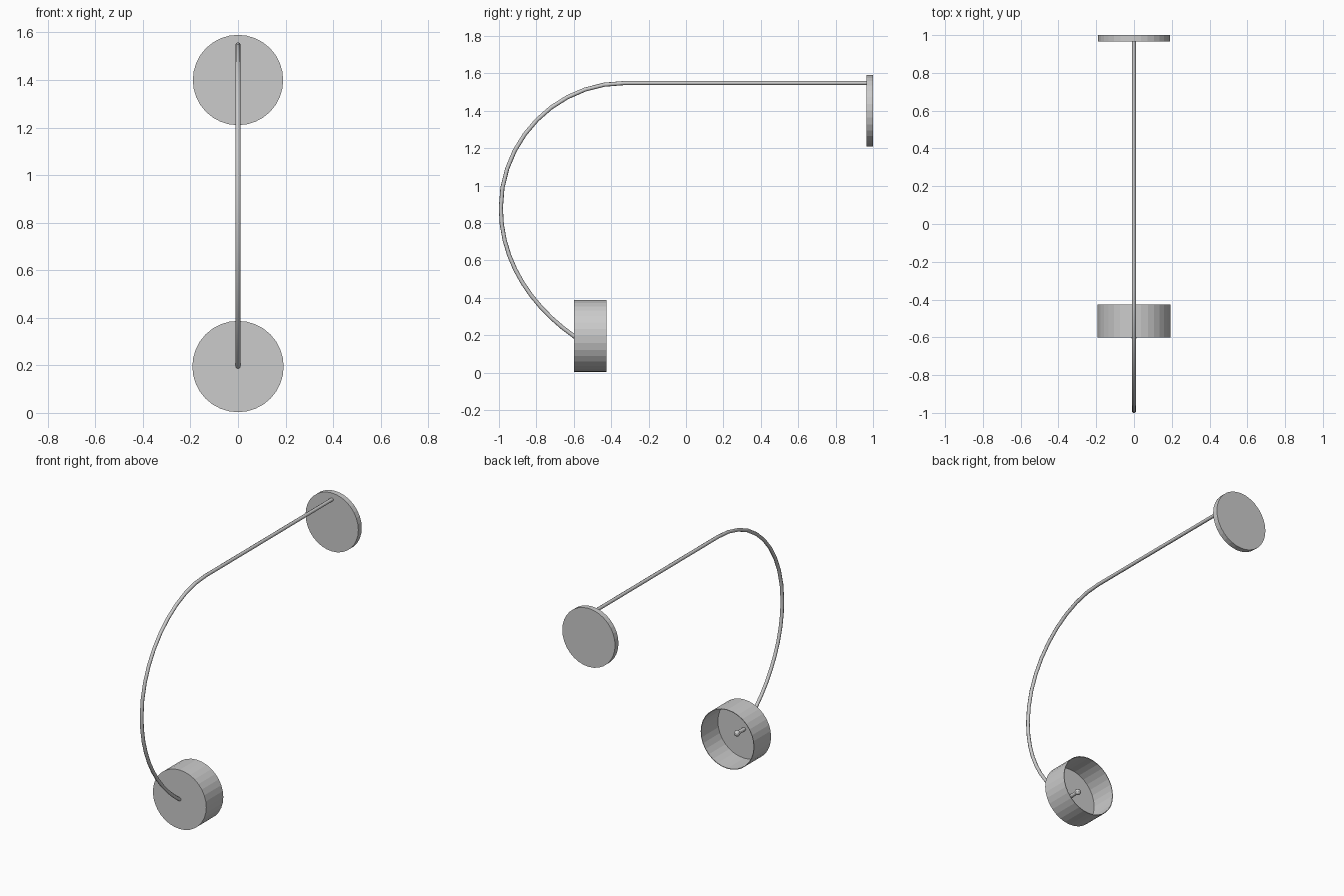
import bpy
from math import pi

if "Cube" in bpy.data.objects:
    bpy.data.objects.remove(bpy.data.objects["Cube"])


def cylinder_y(name, radius, y0, y1, z, sides=32):
    """Cylinder lying along the y axis between y0 and y1."""
    bpy.ops.mesh.primitive_cylinder_add(
        vertices=sides, radius=radius, depth=y1 - y0,
        location=(0, (y0 + y1) / 2, z), rotation=(pi / 2, 0, 0))
    obj = bpy.context.object
    obj.name = name
    return obj


SHADE_Z = 0.195

# Wall plate
cylinder_y("wall_plate", 0.19, 0.965, 1.0, 1.40)

# Lamp shade: drum open towards the wall, with a thin shell
shade = cylinder_y("lamp_shade", 0.192, -0.60, -0.425, SHADE_Z)
mesh = shade.data
import bmesh
bm = bmesh.new()
bm.from_mesh(mesh)
open_end = [f for f in bm.faces if f.normal.z < -0.9]   # local -z faces +y
bmesh.ops.delete(bm, geom=open_end, context='FACES_ONLY')
bm.to_mesh(mesh)
bm.free()
shell = shade.modifiers.new("shell", 'SOLIDIFY')
shell.thickness = 0.004
shell.offset = -1

# Curved arm: (y, z) of left handle, point, right handle
path = [
    ((1.1, 1.548), (0.975, 1.548), (0.6, 1.548)),
    ((0.1, 1.548), (-0.33, 1.548), (-0.695, 1.548)),
    ((-0.99, 1.245), (-0.99, 0.88), (-0.99, 0.58)),
    ((-0.81, 0.34), (-0.595, 0.192), (-0.55, 0.16)),
]
curve = bpy.data.curves.new("arm", 'CURVE')
curve.dimensions = '3D'
curve.resolution_u = 10
curve.bevel_depth = 0.011
curve.bevel_resolution = 2
curve.use_fill_caps = True
spline = curve.splines.new('BEZIER')
spline.bezier_points.add(len(path) - 1)
for bp, (left, co, right) in zip(spline.bezier_points, path):
    bp.handle_left_type = bp.handle_right_type = 'FREE'
    bp.co = (0, *co)
    bp.handle_left = (0, *left)
    bp.handle_right = (0, *right)
arm = bpy.data.objects.new("arm", curve)
bpy.context.collection.objects.link(arm)
bpy.ops.object.select_all(action='DESELECT')
arm.select_set(True)
bpy.context.view_layer.objects.active = arm
bpy.ops.object.convert(target='MESH')

# Lamp holder through the shade, with a small round bulb
cylinder_y("bulb_holder", 0.012, -0.605, -0.53, SHADE_Z, 12)
bpy.ops.mesh.primitive_uv_sphere_add(
    segments=12, ring_count=8, radius=0.019, location=(0, -0.525, SHADE_Z))
bpy.context.object.name = "bulb"
